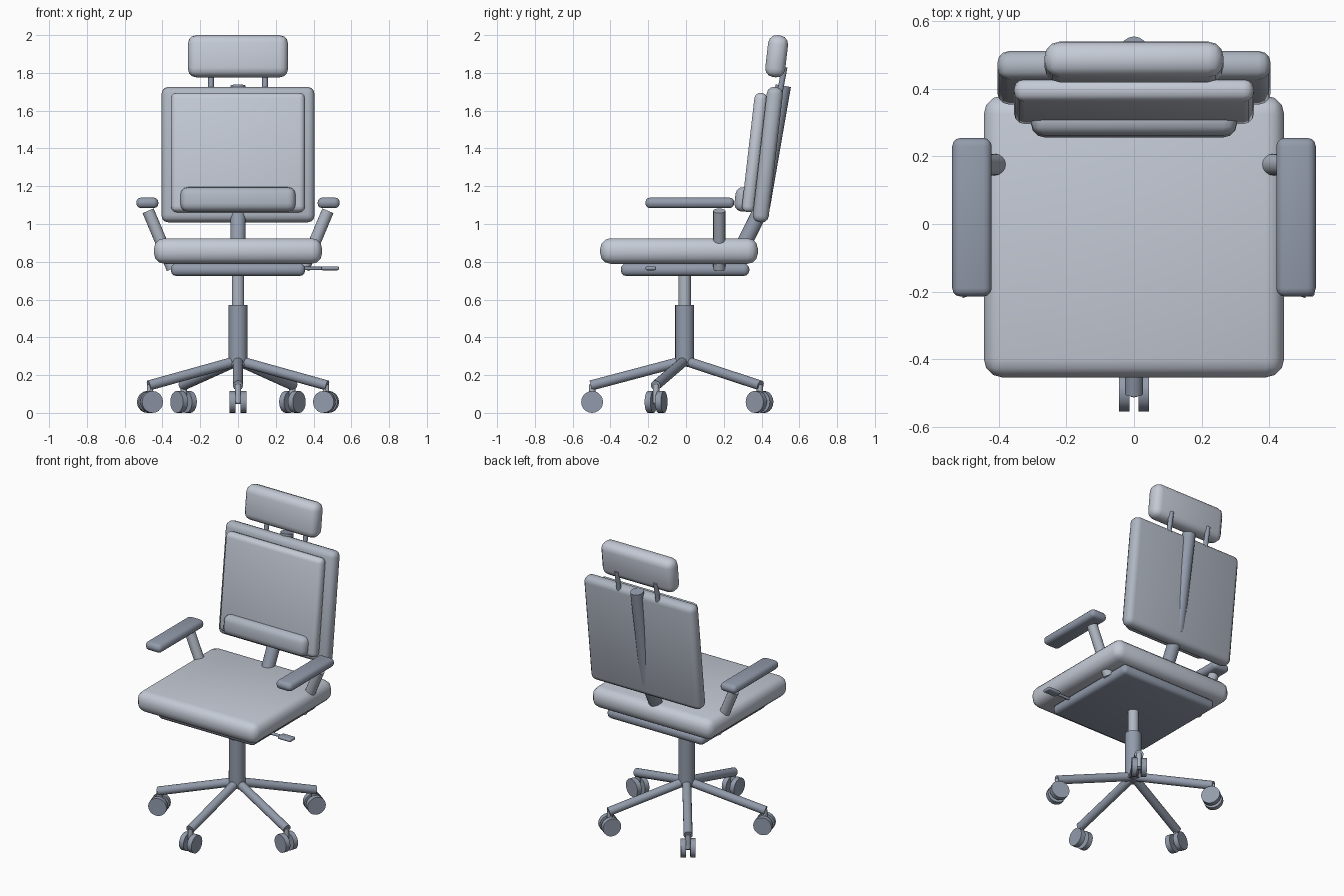
import bpy, bmesh, math
from mathutils import Vector, Matrix

if "Cube" in bpy.data.objects:
    bpy.data.objects.remove(bpy.data.objects["Cube"])

TILT = 0.115          # recline of the backrest
BASE_Y = -0.007       # centre of the column and base


def material(name, rgb):
    m = bpy.data.materials.new(name)
    m.diffuse_color = (*rgb, 1)
    m.use_nodes = True
    m.node_tree.nodes["Principled BSDF"].inputs["Base Color"].default_value = m.diffuse_color
    return m


LIGHT = material("light_fabric", (0.55, 0.59, 0.67))
MID = material("mid_grey", (0.43, 0.47, 0.54))
DARK = material("dark_plastic", (0.29, 0.33, 0.41))


def finish(bm, name, mat):
    bmesh.ops.recalc_face_normals(bm, faces=bm.faces)
    mesh = bpy.data.meshes.new(name)
    bm.to_mesh(mesh)
    bm.free()
    mesh.materials.append(mat)
    ob = bpy.data.objects.new(name, mesh)
    bpy.context.collection.objects.link(ob)
    bpy.ops.object.select_all(action='DESELECT')
    ob.select_set(True)
    bpy.context.view_layer.objects.active = ob
    bpy.ops.object.shade_smooth_by_angle(angle=math.radians(35))
    return ob


def rounded_box(name, center, size, bevel, mat, tilt=0.0):
    bm = bmesh.new()
    bmesh.ops.create_cube(bm, size=1, matrix=Matrix.Diagonal((*size, 1)))
    bmesh.ops.bevel(bm, geom=bm.edges[:], offset=bevel, segments=3,
                    profile=0.5, affect='EDGES')
    ob = finish(bm, name, mat)
    ob.location = center
    ob.rotation_euler.x = -tilt
    return ob


def rod(name, a, b, radius, mat, sides=16, edge=0.0):
    a, b = Vector(a), Vector(b)
    d = b - a
    bm = bmesh.new()
    bmesh.ops.create_cone(bm, cap_ends=True, segments=sides, radius1=radius,
                          radius2=radius, depth=d.length)
    if edge:
        rims = [e for e in bm.edges if any(len(f.verts) > 4 for f in e.link_faces)]
        bmesh.ops.bevel(bm, geom=rims, offset=edge, segments=1, affect='EDGES')
    ob = finish(bm, name, mat)
    ob.location = (a + b) / 2
    ob.rotation_euler = d.to_track_quat('Z', 'Y').to_euler()
    return ob


# Seat and mechanism plate
rounded_box("seat", (0, -0.037, 0.857), (0.89, 0.835, 0.135), 0.055, LIGHT)
rounded_box("seat_plate", (0, -0.005, 0.758), (0.71, 0.68, 0.066), 0.028, DARK)

# Height lever on the right
rod("lever_rod", (0.30, -0.187, 0.765), (0.46, -0.187, 0.765), 0.009, DARK, 12)
rounded_box("lever_paddle", (0.488, -0.187, 0.765), (0.094, 0.056, 0.02), 0.008, DARK)

# Backrest layers
rounded_box("back_panel", (0, 0.433, 1.367), (0.81, 0.085, 0.72), 0.036, MID, TILT)
rounded_box("back_cushion", (0, 0.363, 1.378), (0.71, 0.068, 0.635), 0.03, LIGHT, TILT)
rounded_box("lumbar_cushion", (0, 0.303, 1.13), (0.61, 0.088, 0.13), 0.04, MID, TILT)
rounded_box("headrest", (0, 0.48, 1.888), (0.53, 0.106, 0.223), 0.045, LIGHT, TILT)

# Spine: bent lower arm and long upper bar
rod("spine_lower", (0, 0.26, 0.80), (0, 0.404, 1.09), 0.041, DARK)
rod("spine_upper", (0, 0.404, 1.09), (0, 0.515, 1.732), 0.041, DARK)

# Paired parts: headrest posts and armrests
for s, side in ((-1, "left"), (1, "right")):
    rod(f"headrest_post_{side}", (s * 0.143, 0.49, 1.66),
        (s * 0.143, 0.522, 1.83), 0.015, DARK, 12)
    rod(f"arm_post_{side}", (s * 0.347, 0.176, 0.763),
        (s * 0.476, 0.176, 1.07), 0.032, MID)
    rounded_box(f"arm_pad_{side}", (s * 0.48, 0.02, 1.112),
                (0.117, 0.47, 0.056), 0.025, DARK)

# Gas column
rod("column_lower", (0, BASE_Y, 0.25), (0, BASE_Y, 0.57), 0.05, DARK, 24)
rod("column_upper", (0, BASE_Y, 0.55), (0, BASE_Y, 0.74), 0.033, MID, 24)

# Five legs with twin-wheel casters
for i in range(5):
    ang = -math.pi / 2 + i * math.tau / 5
    out = Vector((math.cos(ang), math.sin(ang), 0))
    axle = Vector((-out.y, out.x, 0))
    hub = Vector((0, BASE_Y, 0))
    tip = hub + out * 0.49
    up = Vector((0, 0, 1))
    rod(f"leg_{i}", hub + out * 0.025 + up * 0.27, hub + out * 0.497 + up * 0.145,
        0.027, DARK)
    rod(f"caster_stem_{i}", tip + up * 0.055, tip + up * 0.15, 0.017, MID, 12)
    rod(f"caster_axle_{i}", tip + up * 0.058 - axle * 0.03,
        tip + up * 0.058 + axle * 0.03, 0.012, DARK, 12)
    for s in (-1, 1):
        rod(f"caster_wheel_{i}_{'a' if s < 0 else 'b'}",
            tip + up * 0.058 + axle * s * 0.013,
            tip + up * 0.058 + axle * s * 0.045, 0.058, DARK, 20)
